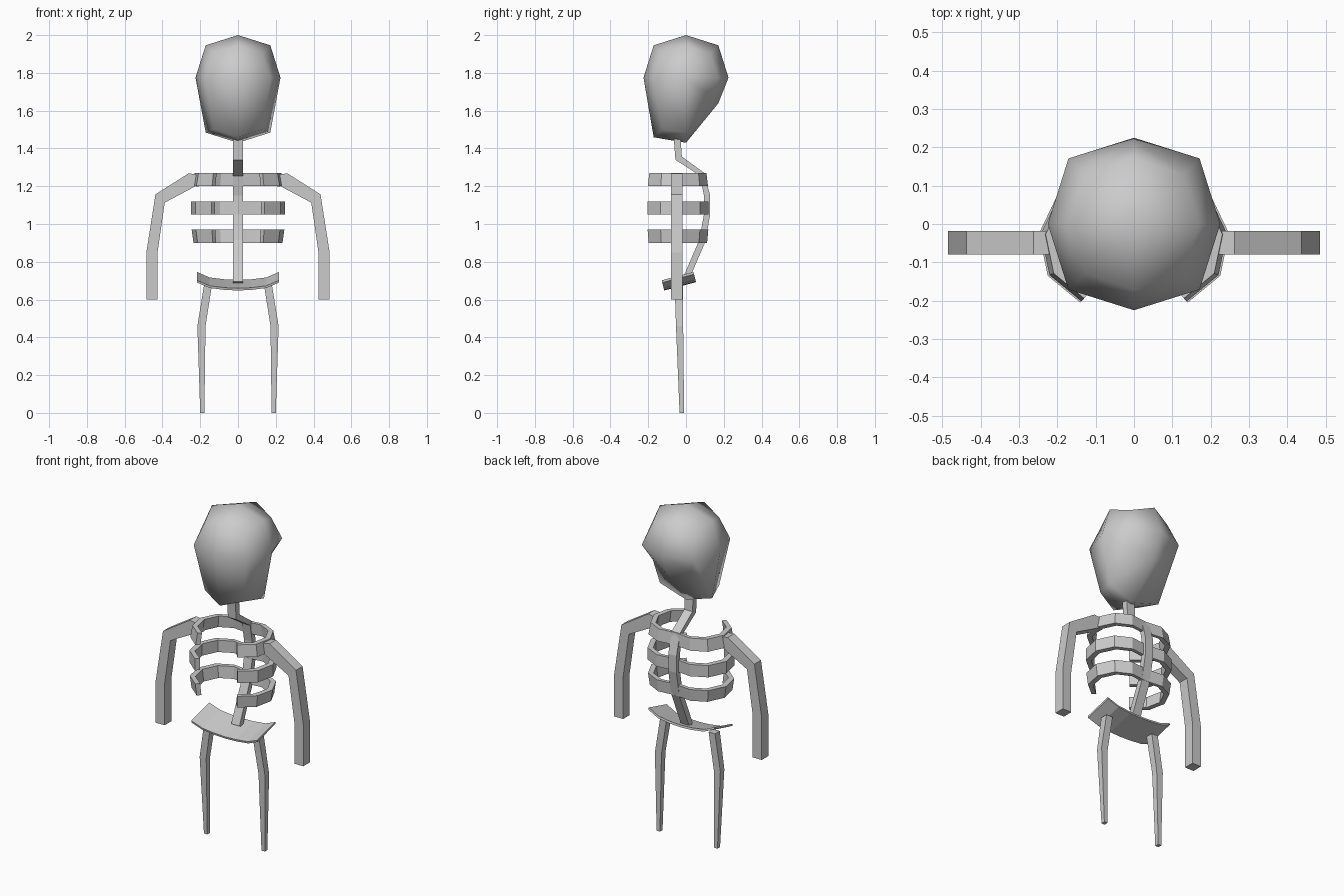
import bpy, bmesh

if "Cube" in bpy.data.objects:
    bpy.data.objects.remove(bpy.data.objects["Cube"])


def finish(name, bm, smooth=False, mirror=False):
    bmesh.ops.recalc_face_normals(bm, faces=bm.faces)
    me = bpy.data.meshes.new(name)
    bm.to_mesh(me)
    bm.free()
    ob = bpy.data.objects.new(name, me)
    bpy.context.collection.objects.link(ob)
    for p in me.polygons:
        p.use_smooth = smooth
    if mirror:
        ob.modifiers.new("Mirror", "MIRROR").use_mirror_merge = False
    return ob


def loft(name, rings, mirror=False):
    """Skin a series of four-point sections and cap both ends."""
    bm = bmesh.new()
    vs = [[bm.verts.new(p) for p in r] for r in rings]
    for a, b in zip(vs, vs[1:]):
        for i in range(4):
            j = (i + 1) % 4
            bm.faces.new((a[i], a[j], b[j], b[i]))
    bm.faces.new(vs[0])
    bm.faces.new(vs[-1])
    return finish(name, bm, mirror=mirror)


def mirrored(half):
    """Full path from a half path that starts at x = 0."""
    return [(-p[0], *p[1:]) for p in reversed(half[1:])] + half


# Skull: once-divided rounded cube with the jaw drawn down at the front
bm = bmesh.new()
bmesh.ops.create_cube(bm, size=2)
bmesh.ops.subdivide_edges(bm, edges=bm.edges[:], cuts=1, use_grid_fill=True)
for v in bm.verts:
    n = sum(abs(c) > 0.5 for c in v.co)
    side, low = v.co.y, v.co.z < -0.5
    v.co *= 0.225 * {1: 1.0, 2: 0.76, 3: 0.57}[n]
    v.co.z += 1.775
    if low:
        v.co.z += -0.145 if side < -0.5 else 0.035 if side > 0.5 else -0.12
finish("skull", bm, smooth=True)

# Spine: front and back edges as (y, z) pairs
spine = [(-.066, 1.47, -.03, 1.47), (-.056, 1.34, -.022, 1.357),
         (.075, 1.255, .095, 1.272), (.095, 1.15, .128, 1.15),
         (.095, 1.05, .128, 1.05), (.07, .915, .102, .905),
         (-.025, .695, .005, .68)]
loft("spine", [[(-.027, a, b), (.027, a, b), (.027, c, d), (-.027, c, d)]
               for a, b, c, d in spine])

# Ribs: three open bands, narrowing towards the top and bottom of the chest
rib = mirrored([(0, .108), (.11, .12), (.2, .075), (.248, -.025),
                (.225, -.135), (.14, -.205)])


def rib_ring(x, y, lower, upper):
    return [(x * s * t, -.05 + (y + .05) * s * t, z)
            for (z, s), t in ((lower, 1), (upper, 1), (upper, .87), (lower, .87))]


for name, lo, hi in (("upper_rib", (1.2, .98), (1.27, .93)),
                     ("middle_rib", (1.05, 1.0), (1.12, 1.0)),
                     ("lower_rib", (.9, .95), (.97, .99))):
    loft(name, [rib_ring(x, y, lo, hi) for x, y in rib])

# Arms: outer and inner edges as (x, z) pairs
arm = [(.215, 1.262, .205, 1.198), (.262, 1.268, .225, 1.2),
       (.437, 1.157, .388, 1.113), (.485, .85, .426, .85),
       (.485, .6, .426, .6)]
loft("arms", [[(a, -.08, b), (c, -.08, d), (c, -.018, d), (a, -.018, b)]
              for a, b, c, d in arm], mirror=True)

# Pelvis: thin curved plate tilted down towards the front
plate = mirrored([(0, 0), (.07, .003), (.15, .013), (.217, .042)])
loft("pelvis", [[(x, -.115 - .25 * h, .648 + h), (x, .053 - .25 * h, .692 + h),
                 (x, .05 - .25 * h, .704 + h), (x, -.118 - .25 * h, .66 + h)]
                for x, h in plate])

# Legs: tapered (x0, x1, y0, y1, z) sections
leg = [(.138, .18, -.06, -.015, .675), (.172, .215, -.053, -.015, .46),
       (.178, .2, -.034, -.01, 0)]
loft("legs", [[(a, c, z), (b, c, z), (b, d, z), (a, d, z)]
              for a, b, c, d, z in leg], mirror=True)
